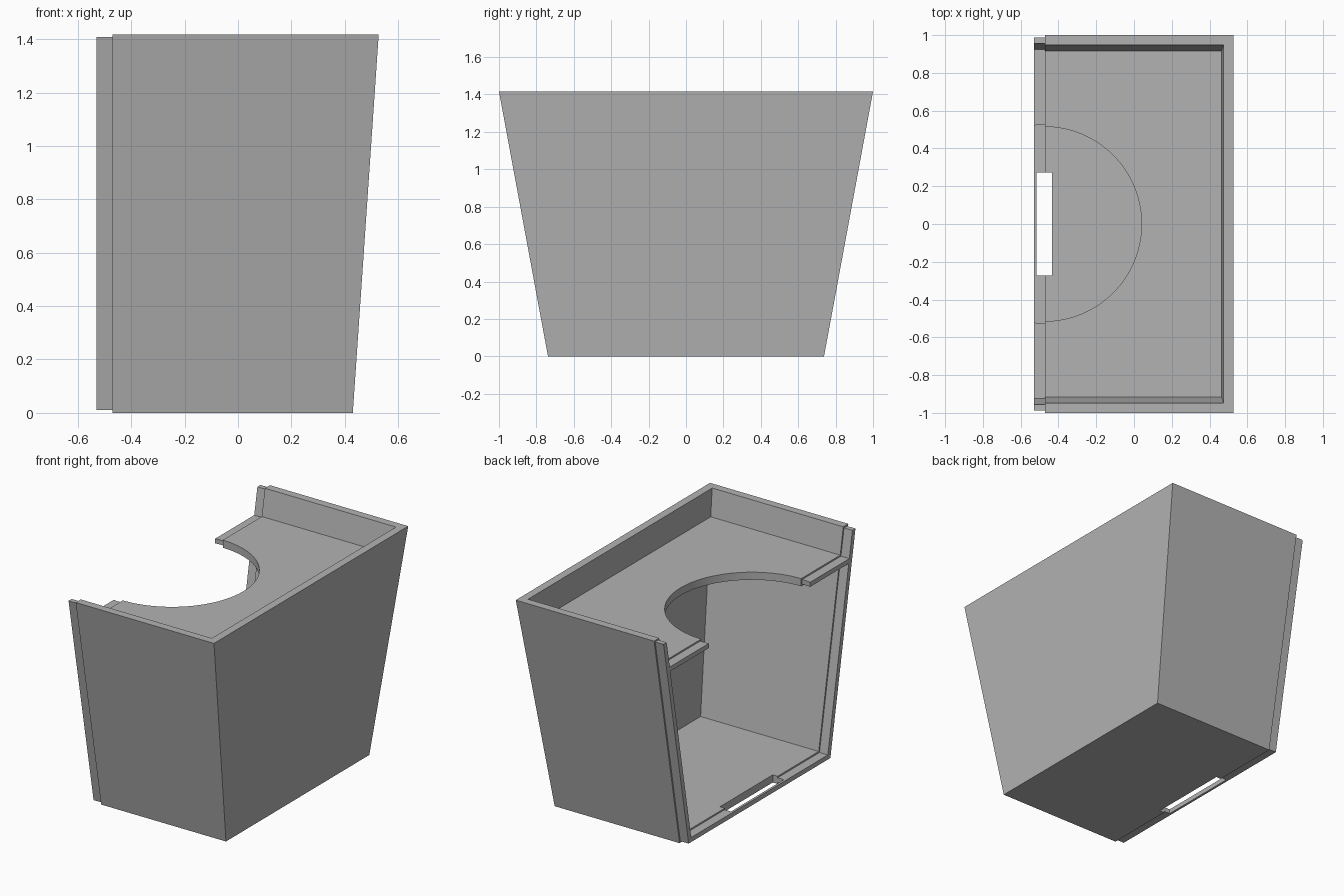
import bpy, bmesh, math

if "Cube" in bpy.data.objects:
    bpy.data.objects.remove(bpy.data.objects["Cube"], do_unlink=True)

HEIGHT = 1.417
WALL = 0.052        # wall thickness
STEP = 0.01         # how far the rim is set in from each face
FLOOR_TOP = 0.05
SHELF_LOW, SHELF_TOP = 1.195, 1.245
RIM_X, BODY_X = -0.53, -0.47
FAR = -0.8          # cutters reach past the open side

grey = bpy.data.materials.new("plain grey")
grey.use_nodes = True
colour = (0.45, 0.45, 0.45, 1)
grey.diffuse_color = colour
grey.node_tree.nodes["Principled BSDF"].inputs["Base Color"].default_value = colour


def make_object(name, bm):
    bmesh.ops.recalc_face_normals(bm, faces=bm.faces)
    mesh = bpy.data.meshes.new(name)
    bm.to_mesh(mesh)
    bm.free()
    mesh.materials.append(grey)
    obj = bpy.data.objects.new(name, mesh)
    bpy.context.collection.objects.link(obj)
    return obj


def taper(name, x0, inset, z0, z1, x1=None):
    """Box whose ends and long side lean outward with height."""
    bm = bmesh.new()
    rings = []
    for z in (z0, z1):
        t = z / HEIGHT
        half = 0.738 + 0.262 * t - inset
        end = 0.43 + 0.097 * t - inset if x1 is None else x1
        corners = ((x0, -half), (end, -half), (end, half), (x0, half))
        rings.append([bm.verts.new((x, y, z)) for x, y in corners])
    low, high = rings
    bm.faces.new(low)
    bm.faces.new(high)
    for i in range(4):
        j = (i + 1) % 4
        bm.faces.new((low[i], low[j], high[j], high[i]))
    return make_object(name, bm)


def cylinder(name, radius):
    bm = bmesh.new()
    bmesh.ops.create_cone(bm, cap_ends=True, segments=96, radius1=radius,
                          radius2=radius, depth=0.4)
    bmesh.ops.translate(bm, verts=bm.verts, vec=(-0.475, 0, 1.22))
    return make_object(name, bm)


def slot():
    bm = bmesh.new()
    bmesh.ops.create_cube(bm, size=1)
    bmesh.ops.scale(bm, verts=bm.verts, vec=(0.08, 0.544, 0.3))
    bmesh.ops.translate(bm, verts=bm.verts, vec=(-0.475, 0, 0))
    return make_object("slot_cutter", bm)


def carve(obj, cutters):
    """Subtract each cutter, then discard it."""
    bpy.ops.object.select_all(action="DESELECT")
    bpy.context.view_layer.objects.active = obj
    obj.select_set(True)
    for cutter in cutters:
        cutter.hide_render = True
        mod = obj.modifiers.new("cut", "BOOLEAN")
        mod.operation = "DIFFERENCE"
        mod.solver = "EXACT"
        mod.object = cutter
        bpy.ops.object.modifier_apply(modifier=mod.name)
        bpy.data.objects.remove(cutter, do_unlink=True)
    bpy.ops.object.shade_smooth_by_angle(angle=math.radians(25))


def hollow(obj, inset, step, radius):
    """Cut the lower room, upper tray, round opening and floor slot."""
    carve(obj, [
        taper("room_cutter", FAR, inset, FLOOR_TOP - step, SHELF_LOW + step),
        taper("tray_cutter", FAR, inset, SHELF_TOP - step, HEIGHT + 0.2),
        cylinder("round_cutter", radius),
        slot(),
    ])


# Main shell: floor, three leaning walls and shelf
shell = taper("shell", BODY_X, 0, 0, HEIGHT)
hollow(shell, WALL, 0, 0.515)

# Thinner joining rim along the open side
rim = taper("joining_rim", RIM_X, STEP, STEP, HEIGHT - STEP, x1=BODY_X + 0.01)
hollow(rim, WALL - STEP, STEP, 0.525)
